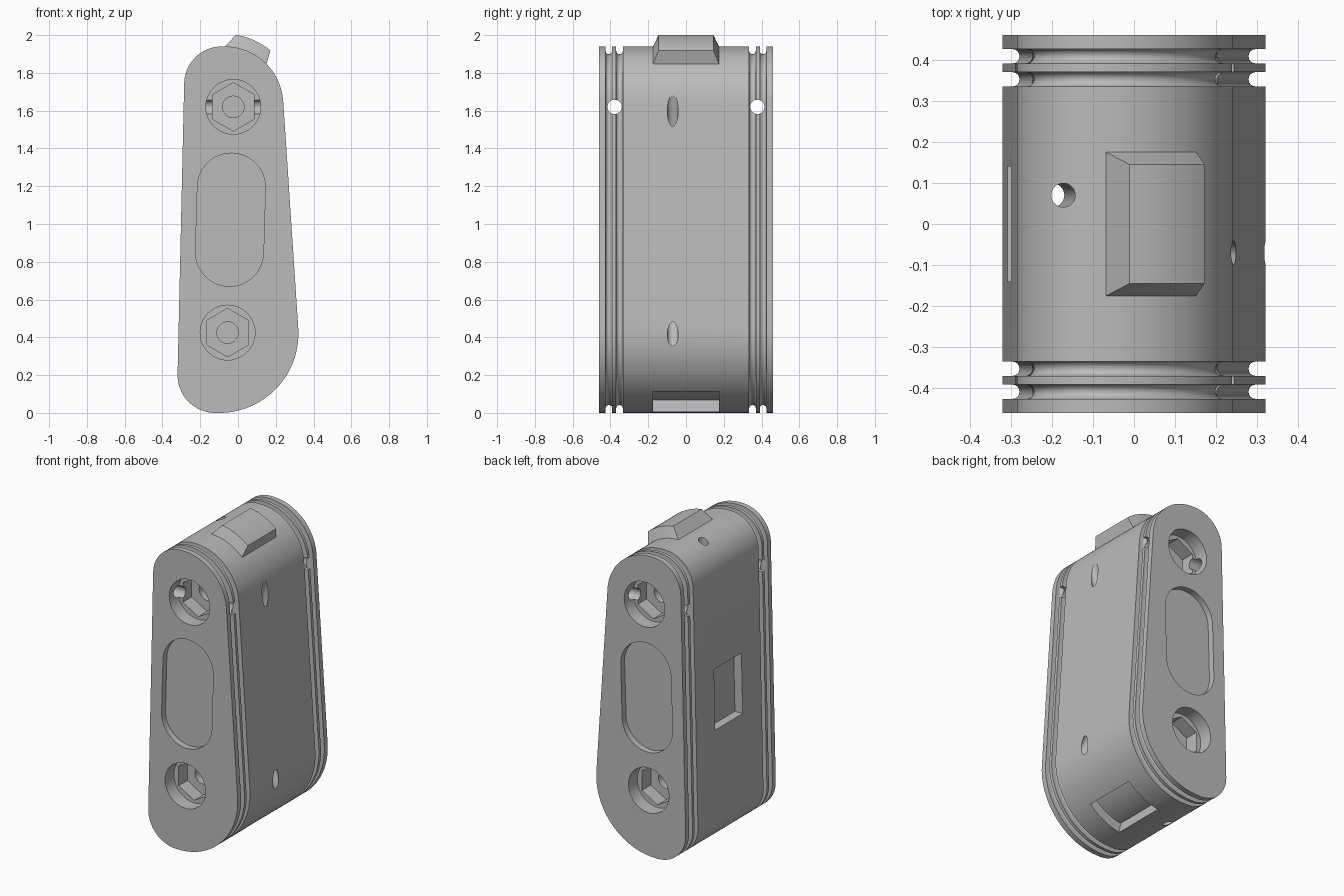
import bpy, bmesh, math
from mathutils import Vector

if "Cube" in bpy.data.objects:
    bpy.data.objects.remove(bpy.data.objects["Cube"])

grey = bpy.data.materials.new("plain grey")
grey.diffuse_color = (0.5, 0.5, 0.5, 1)
grey.use_nodes = True
grey.node_tree.nodes["Principled BSDF"].inputs["Base Color"].default_value = grey.diffuse_color


def loft(name, rings):
    """Closed solid skinned through rings of equal point count."""
    bm = bmesh.new()
    vs = [[bm.verts.new(p) for p in r] for r in rings]
    n = len(rings[0])
    for a, b in zip(vs, vs[1:]):
        for i in range(n):
            j = (i + 1) % n
            bm.faces.new((a[i], a[j], b[j], b[i]))
    bm.faces.new(vs[0])
    bm.faces.new(vs[-1][::-1])
    bmesh.ops.recalc_face_normals(bm, faces=bm.faces)
    me = bpy.data.meshes.new(name)
    bm.to_mesh(me)
    bm.free()
    me.materials.append(grey)
    ob = bpy.data.objects.new(name, me)
    bpy.context.collection.objects.link(ob)
    return ob


def arc(cx, cz, r, a0, a1, n):
    return [(cx + r * math.cos(math.radians(a0 + (a1 - a0) * i / n)),
             cz + r * math.sin(math.radians(a0 + (a1 - a0) * i / n))) for i in range(n + 1)]


def prism(name, pts, y0, y1):
    return loft(name, [[(x, y, z) for x, z in pts] for y in (y0, y1)])


def rod(name, p, q, r, n=32):
    p, q = Vector(p), Vector(q)
    d = (q - p).normalized()
    u = d.cross(Vector((0, 1, 0))).normalized()
    v = d.cross(u)
    ang = [2 * math.pi * i / n for i in range(n)]
    return loft(name, [[c + r * (math.cos(a) * u + math.sin(a) * v) for a in ang] for c in (p, q)])


def sector(name, cx, cz, inner, outer, n=16):
    """Curved block; inner/outer = (radius, start angle, end angle, half depth)."""
    rings = []
    for i in range(n + 1):
        ring = []
        for (r, a0, a1, h), signs in ((inner, (-1, 1)), (outer, (1, -1))):
            a = math.radians(a0 + (a1 - a0) * i / n)
            ring += [(cx + r * math.cos(a), s * h, cz + r * math.sin(a)) for s in signs]
        rings.append(ring)
    return loft(name, rings)


def outline(inset):
    pts = arc(-0.07, 1.63, 0.31 - inset, 3.8, 90, 24)
    pts += arc(-0.085, 1.74, 0.2 - inset, 90, 178.7, 20)
    pts += arc(-0.12, 0.2, 0.2 - inset, 178.7, 270, 20)
    pts += arc(-0.10, 0.42, 0.42 - inset, 270, 363.8, 28)
    return pts


# body with two round-bottomed grooves near each end
profile = [(-0.46, 0)]
for c in (-0.408, -0.352, 0.352, 0.408):
    w = 0.0175
    profile.append((c - w, 0))
    profile += [(c - w * math.cos(math.pi * i / 8), 0.024 + w * math.sin(math.pi * i / 8))
                for i in range(9)]
    profile.append((c + w, 0))
profile.append((0.46, 0))
body = loft("body", [[(x, y, z) for x, z in outline(d)] for y, d in profile])

cutters = []
for s in (-1, 1):
    face, out = s * 0.46, s * 0.5
    # stepped pockets: round counterbore, hexagon seat, small bore
    for cx, cz in ((-0.025, 1.62), (-0.055, 0.425)):
        for r, n, depth in ((0.145, 48, 0.09), (0.128, 6, 0.18), (0.057, 32, 0.30)):
            pts = arc(cx, cz, r, 90, 450, n)[:-1]
            cutters.append(prism("pocket_cutter", pts, out, face - s * depth))
    # shallow oblong recess
    pts = arc(-0.035, 1.195, 0.18, -1.6, 178.4, 24) + arc(-0.045, 0.85, 0.18, 178.4, 358.4, 24)
    cutters.append(prism("oblong_cutter", pts, out, face - s * 0.04))
    # cross hole through the grooves
    cutters.append(rod("cross_hole_cutter", (-0.6, s * 0.378, 1.62), (0.6, s * 0.378, 1.62), 0.038))

# rectangular recess on the left, curved recess underneath
cutters.append(prism("side_recess_cutter",
                     [(-0.4, 0.76), (-0.252, 0.76), (-0.243, 1.15), (-0.4, 1.15)], -0.14, 0.14))
cutters.append(sector("bottom_recess_cutter", -0.10, 0.42,
                      (0.355, -81, -47, 0.175), (0.47, -81, -47, 0.175)))
# slanted cord holes
cutters.append(rod("long_hole_cutter", (-0.171, 0.07, 2.0), (-0.2, 0.07, -0.1), 0.029))
cutters.append(rod("upper_hole_cutter", (0.33, -0.07, 1.90), (0.16, -0.07, 1.32), 0.029))
cutters.append(rod("lower_hole_cutter", (0.42, -0.07, 0.21), (0.22, -0.07, 0.61), 0.029))

bpy.context.view_layer.objects.active = body
for c in cutters:
    c.hide_render = True
    m = body.modifiers.new("cut", 'BOOLEAN')
    m.operation, m.solver, m.object = 'DIFFERENCE', 'EXACT', c
    bpy.ops.object.modifier_apply(modifier=m.name)
    bpy.data.objects.remove(c)

# raised tab on the top shoulder
tab = sector("top_tab", -0.07, 1.63, (0.305, 44, 90.5, 0.177), (0.376, 50, 81, 0.145))

for ob in (body, tab):
    bpy.ops.object.select_all(action='DESELECT')
    ob.select_set(True)
    bpy.context.view_layer.objects.active = ob
    bpy.ops.object.shade_smooth_by_angle(angle=math.radians(25))
